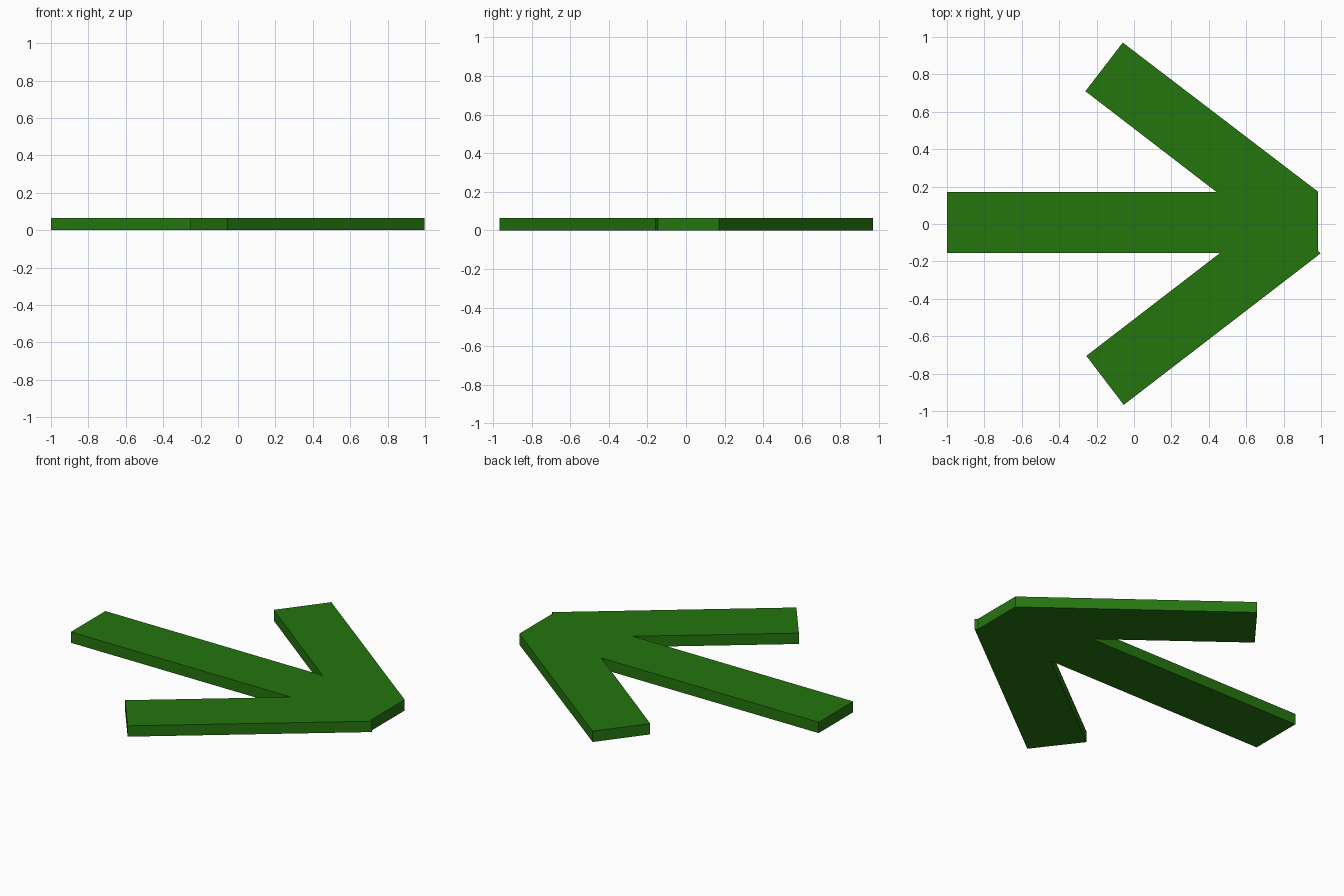
import bpy, bmesh

if "Cube" in bpy.data.objects:
    bpy.data.objects.remove(bpy.data.objects["Cube"])

THICKNESS = 0.065

green = bpy.data.materials.new("leaf green")
green.diffuse_color = (0.0185, 0.178, 0.0048, 1)
green.use_nodes = True
green.node_tree.nodes["Principled BSDF"].inputs["Base Color"].default_value = green.diffuse_color

# Arrow outline seen from above, counter-clockwise: shaft, lower barb, tip, upper barb
outline = [
    (-1.0, 0.172), (-1.0, -0.155), (0.46, -0.155),
    (-0.255, -0.705), (-0.055, -0.967), (0.998, -0.157),
    (0.985, -0.145), (0.985, 0.172),
    (-0.06, 0.97), (-0.26, 0.71), (0.44, 0.172),
]

# Extrude the outline into a flat slab
bm = bmesh.new()
base = bm.faces.new([bm.verts.new((x, y, 0)) for x, y in outline])
extruded = bmesh.ops.extrude_face_region(bm, geom=[base], use_keep_orig=True)
top = [v for v in extruded["geom"] if isinstance(v, bmesh.types.BMVert)]
bmesh.ops.translate(bm, vec=(0, 0, THICKNESS), verts=top)
bmesh.ops.recalc_face_normals(bm, faces=bm.faces)

mesh = bpy.data.meshes.new("arrow")
bm.to_mesh(mesh)
bm.free()
mesh.materials.append(green)
bpy.context.collection.objects.link(bpy.data.objects.new("arrow", mesh))
